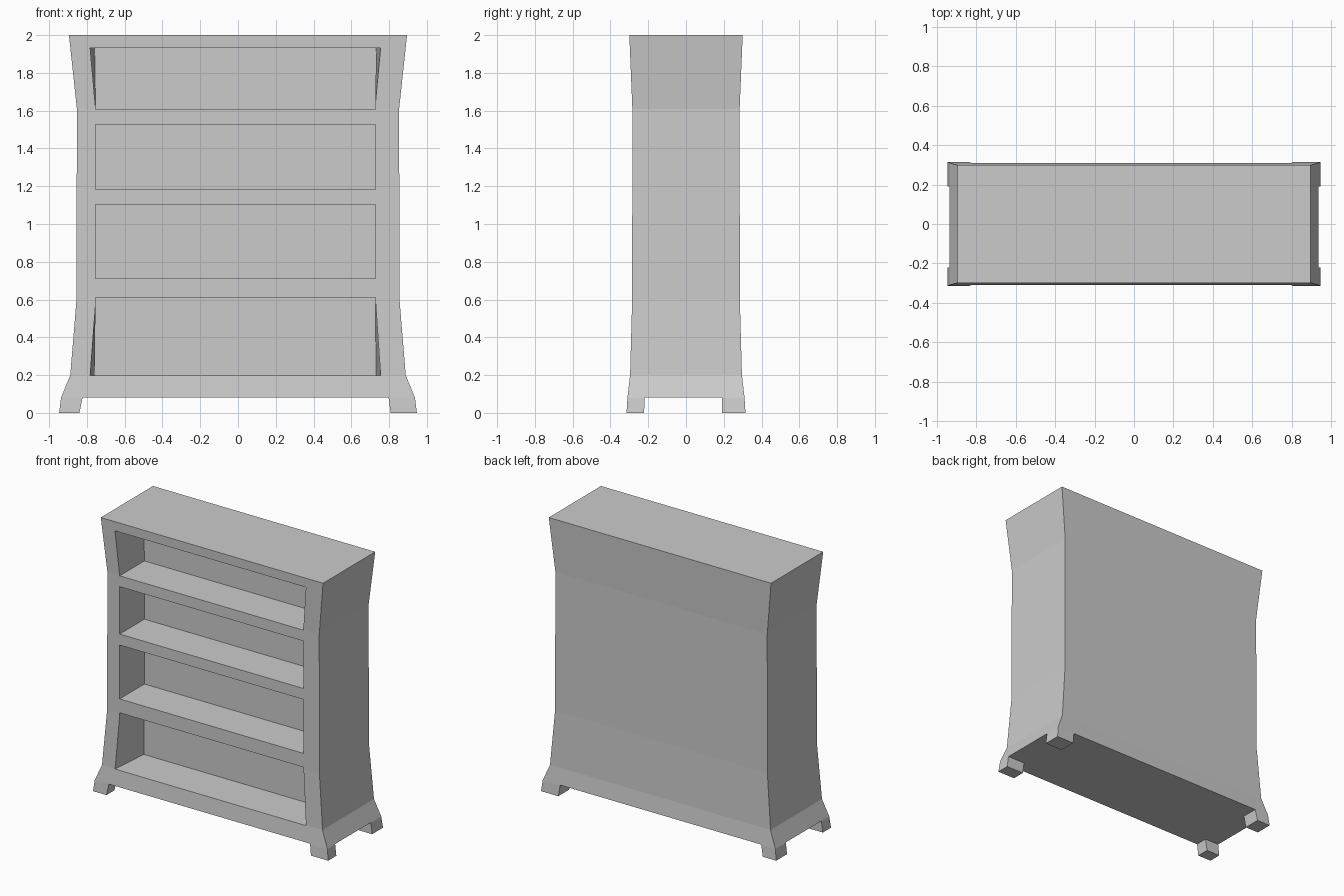
import bpy
import bmesh

if "Cube" in bpy.data.objects:
    bpy.data.objects.remove(bpy.data.objects["Cube"])


def loft(name, rings):
    """Closed solid joining a stack of four-point rings."""
    bm = bmesh.new()
    loops = [[bm.verts.new(p) for p in ring] for ring in rings]
    for a, b in zip(loops, loops[1:]):
        for i in range(4):
            j = (i + 1) % 4
            bm.faces.new((a[i], a[j], b[j], b[i]))
    bm.faces.new(loops[0][::-1])
    bm.faces.new(loops[-1])
    bmesh.ops.recalc_face_normals(bm, faces=bm.faces)
    mesh = bpy.data.meshes.new(name)
    bm.to_mesh(mesh)
    bm.free()
    obj = bpy.data.objects.new(name, mesh)
    bpy.context.collection.objects.link(obj)
    return obj


def level(x0, x1, y0, y1, z):
    return [(x0, y0, z), (x1, y0, z), (x1, y1, z), (x0, y1, z)]


def upright(bottom, top, y, z0, z1):
    return [(bottom[0], y, z0), (bottom[1], y, z0), (top[1], y, z1), (top[0], y, z1)]


# Flared cabinet body: z, half width, half depth
profile = [(0, 0.947, 0.315), (0.08, 0.937, 0.31), (0.2, 0.888, 0.296),
           (0.6, 0.855, 0.285), (1.61, 0.853, 0.284), (2.0, 0.895, 0.30)]
body = loft("bookcase_body", [level(-w, w, -d, d, z) for z, w, d in profile])

# Shelf openings: z range, front x range at bottom and at top
narrow, wide = (-0.754, 0.727), (-0.784, 0.756)
openings = [(0.197, 0.61, wide, narrow), (0.711, 1.103, narrow, narrow),
            (1.183, 1.528, narrow, narrow), (1.607, 1.932, narrow, wide)]
cutters = []
for z0, z1, bottom, top in openings:
    back = (-0.759, 0.731) if bottom != top else narrow
    back_ring = upright(narrow if bottom == narrow else back,
                        narrow if top == narrow else back, 0.0, z0, z1)
    cutters.append(loft("shelf_cutter", [upright(bottom, top, -0.31, z0, z1), back_ring]))

# Gaps under the body that leave four corner feet
cutters.append(loft("foot_gap_width", [level(-0.845, 0.812, -1, 1, -0.03),
                                       level(-0.823, 0.797, -1, 1, 0.082)]))
cutters.append(loft("foot_gap_depth", [level(-1.5, 1.5, -0.222, 0.19, -0.03),
                                       level(-1.5, 1.5, -0.22, 0.19, 0.082)]))

# Cut the body, then discard the cutters
bpy.context.view_layer.objects.active = body
for cutter in cutters:
    mod = body.modifiers.new("cut", 'BOOLEAN')
    mod.operation = 'DIFFERENCE'
    mod.solver = 'EXACT'
    mod.object = cutter
    bpy.ops.object.modifier_apply(modifier=mod.name)
    bpy.data.objects.remove(cutter)
